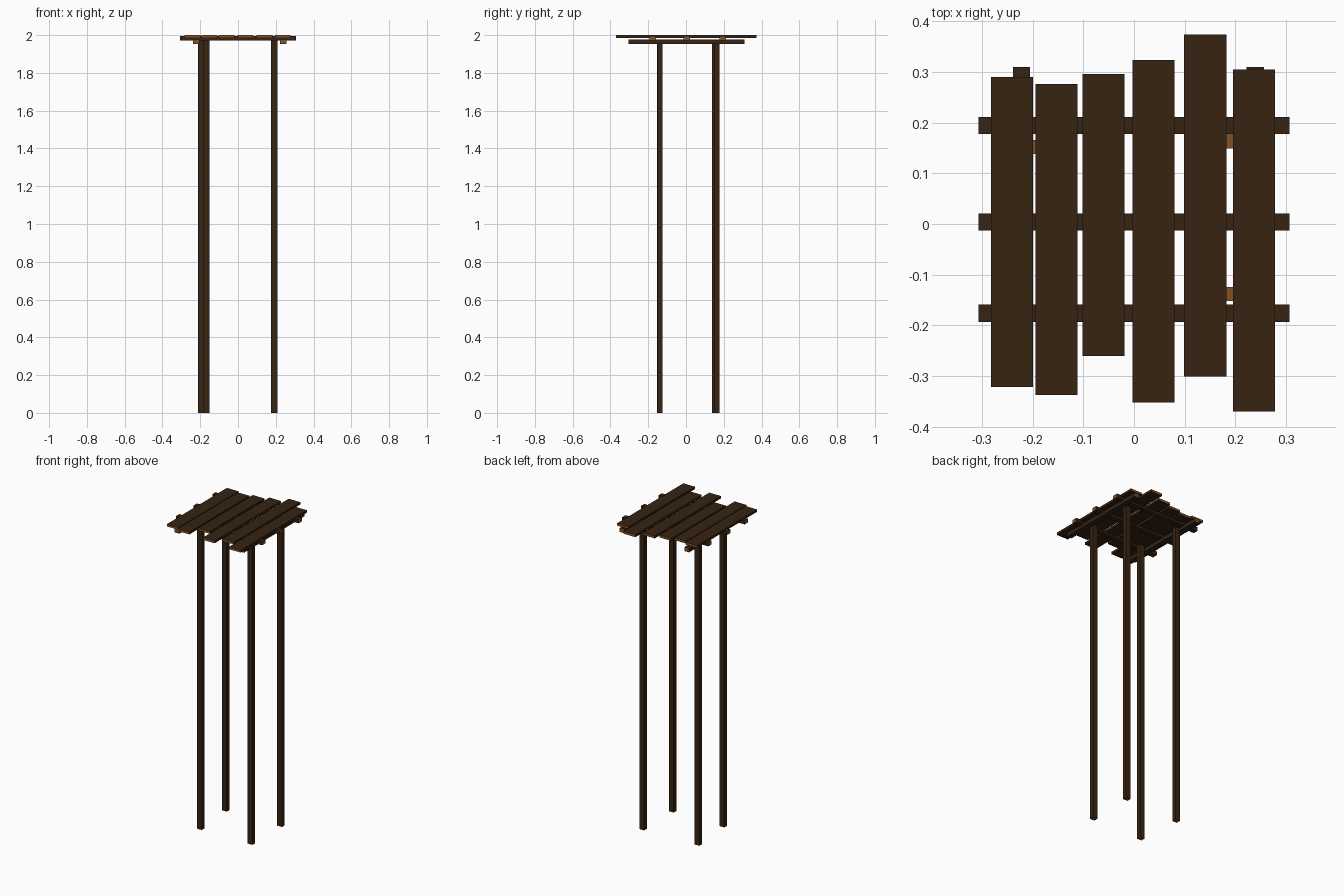
import bpy
import bmesh
from mathutils import Vector

if "Cube" in bpy.data.objects:
    bpy.data.objects.remove(bpy.data.objects["Cube"])


def material(name, color):
    m = bpy.data.materials.new(name)
    m.diffuse_color = color
    m.use_nodes = True
    m.node_tree.nodes["Principled BSDF"].inputs["Base Color"].default_value = m.diffuse_color
    return m


BARK = material("dark_wood", (0.037, 0.017, 0.006, 1))
GRAIN = material("end_grain", (0.22, 0.085, 0.02, 1))


def timber(name, x, y, z, axis):
    """Box between (min, max) pairs; the two ends along axis show cut wood."""
    lo, hi = (Vector(v) for v in zip(x, y, z))
    bm = bmesh.new()
    bmesh.ops.create_cube(bm, size=1)
    for v in bm.verts:
        v.co = [(hi[i] if v.co[i] > 0 else lo[i]) for i in range(3)]
    bm.normal_update()
    for f in bm.faces:
        f.material_index = int(abs(f.normal[axis]) > 0.5)
    mesh = bpy.data.meshes.new(name)
    bm.to_mesh(mesh)
    bm.free()
    mesh.materials.append(BARK)
    mesh.materials.append(GRAIN)
    obj = bpy.data.objects.new(name, mesh)
    bpy.context.collection.objects.link(obj)


# Uneven top planks: left edge, front end, back end
planks = [(-0.282, -0.321, 0.290), (-0.194, -0.337, 0.276),
          (-0.102, -0.260, 0.296), (-0.003, -0.352, 0.323),
          (0.099, -0.301, 0.374), (0.195, -0.370, 0.305)]
for i, (x, y0, y1) in enumerate(planks):
    timber(f"top_plank_{i + 1}", (x, x + 0.083), (y0, y1), (1.985, 2.0), 1)

# Three cross battens, set slightly into the planks
for i, y in enumerate((-0.193, -0.013, 0.177)):
    timber(f"cross_batten_{i + 1}", (-0.307, 0.307), (y, y + 0.034), (1.972, 1.996), 0)

# Two side rails below the battens
for side, x in (("left", -0.239), ("right", 0.222)):
    timber(f"{side}_rail", (x, x + 0.034), (-0.305, 0.310), (1.953, 1.978), 1)

# Four slightly misaligned legs
legs = {"front_left": (-0.185, -0.153), "front_right": (0.175, -0.152),
        "back_left": (-0.211, 0.138), "back_right": (0.175, 0.149)}
for name, (x, y) in legs.items():
    timber(f"{name}_leg", (x, x + 0.034), (y, y + 0.028), (0, 1.975), 2)
